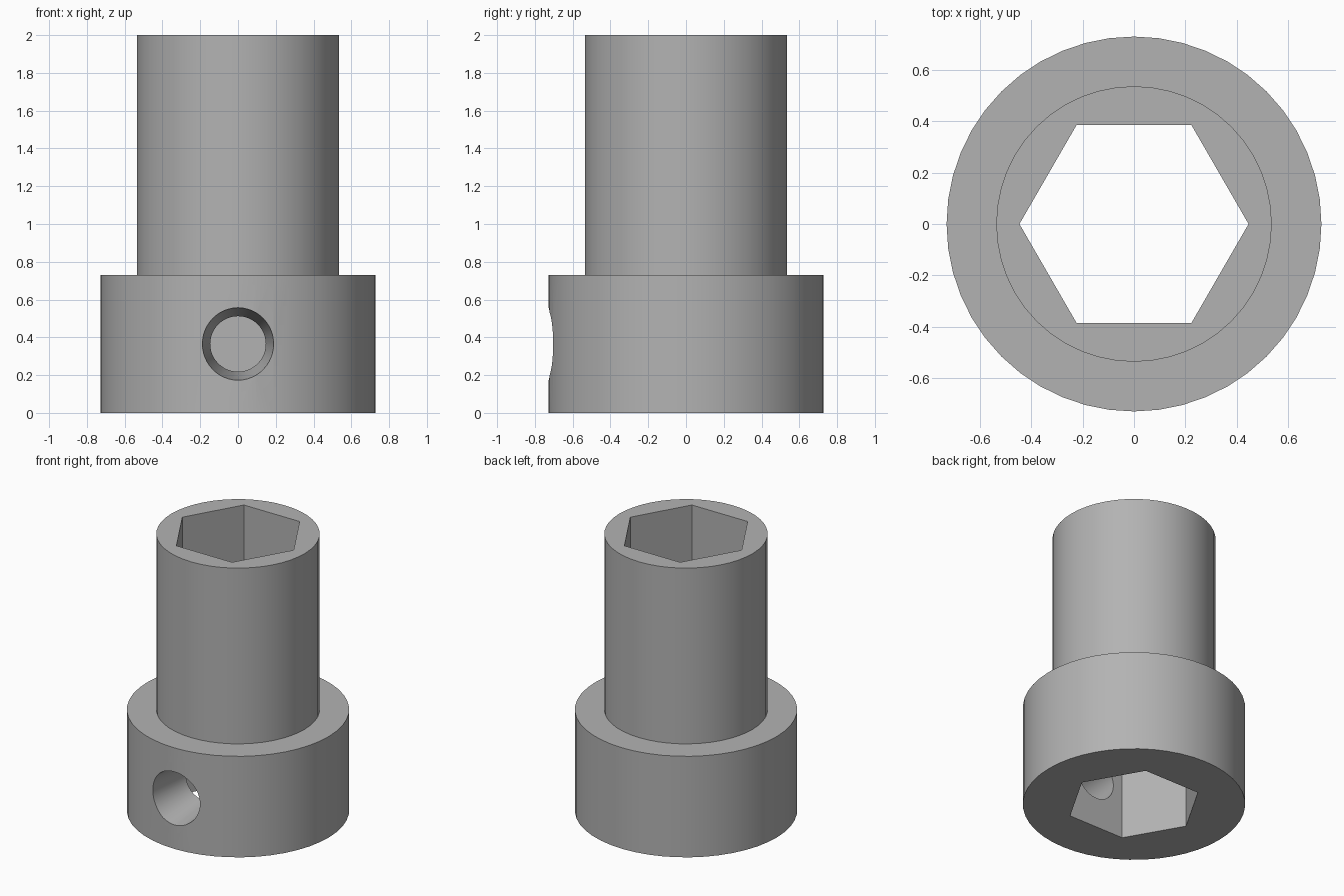
import bpy
import math

cube = bpy.data.objects.get("Cube")
if cube:
    bpy.data.objects.remove(cube, do_unlink=True)

COLLAR_R, COLLAR_H = 0.728, 0.73
SHAFT_R, TOP = 0.535, 2.0
HEX_R = 0.445
SIDES = 48

grey = bpy.data.materials.new("plain_grey")
grey.use_nodes = True
colour = (0.45, 0.45, 0.45, 1)
grey.diffuse_color = colour
grey.node_tree.nodes["Principled BSDF"].inputs["Base Color"].default_value = colour


def lathe(name, profile, sides, turn=0.0):
    """Closed solid from (radius, height) rings stacked along z."""
    verts = [(r * math.cos(2 * math.pi * i / sides + turn),
              r * math.sin(2 * math.pi * i / sides + turn), z)
             for r, z in profile for i in range(sides)]
    faces = [(k * sides + i, k * sides + (i + 1) % sides,
              (k + 1) * sides + (i + 1) % sides, (k + 1) * sides + i)
             for k in range(len(profile) - 1) for i in range(sides)]
    faces.append(tuple(reversed(range(sides))))
    faces.append(tuple(range((len(profile) - 1) * sides, len(profile) * sides)))
    mesh = bpy.data.meshes.new(name)
    mesh.from_pydata(verts, [], faces)
    mesh.materials.append(grey)
    obj = bpy.data.objects.new(name, mesh)
    bpy.context.collection.objects.link(obj)
    return obj


def cut(target, cutter):
    """Subtract the cutter from the target and remove the cutter."""
    mod = target.modifiers.new("cut", "BOOLEAN")
    mod.operation = "DIFFERENCE"
    mod.solver = "EXACT"
    mod.object = cutter
    bpy.context.view_layer.objects.active = target
    bpy.ops.object.modifier_apply(modifier=mod.name)
    bpy.data.objects.remove(cutter, do_unlink=True)


# Stepped body: wide collar below a narrower shaft
body = lathe("socket_body", [(COLLAR_R, 0), (COLLAR_R, COLLAR_H),
                             (SHAFT_R, COLLAR_H), (SHAFT_R, TOP)], SIDES)

# Hexagonal bore right through
cut(body, lathe("hex_cutter", [(HEX_R, -0.1), (HEX_R, TOP + 0.1)], 6))

# Tapered screw hole from the front of the collar into the bore
inner_y = HEX_R * math.cos(math.pi / 6)
inner_r, outer_r = 0.147, 0.192
slope = (outer_r - inner_r) / (COLLAR_R - inner_y)
hole = lathe("screw_hole_cutter",
             [(inner_r + slope * (d - inner_y), d) for d in (0.2, 0.9)], SIDES)
hole.rotation_euler.x = math.pi / 2
hole.location.z = COLLAR_H / 2
bpy.context.view_layer.update()
cut(body, hole)

# Smooth round walls, crisp edges
bpy.ops.object.select_all(action="DESELECT")
body.select_set(True)
bpy.context.view_layer.objects.active = body
bpy.ops.object.shade_smooth_by_angle(angle=math.radians(30))
